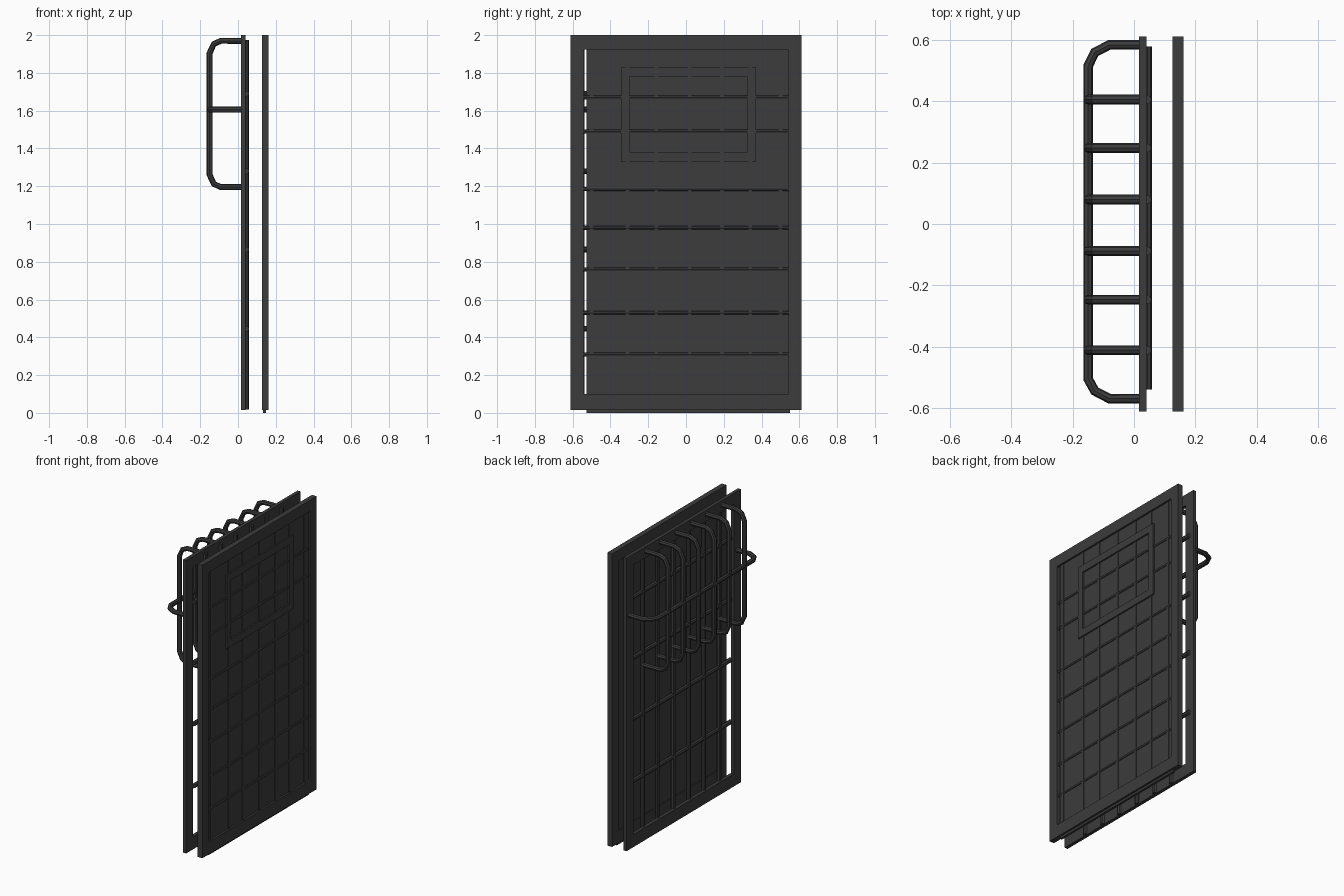
import bpy

if "Cube" in bpy.data.objects:
    bpy.data.objects.remove(bpy.data.objects["Cube"])

mat = bpy.data.materials.new("dark_metal")
mat.diffuse_color = (0.045, 0.045, 0.045, 1)
mat.use_nodes = True
mat.node_tree.nodes["Principled BSDF"].inputs["Base Color"].default_value = mat.diffuse_color


def box(name, lo, hi):
    c = [(a + b) / 2 for a, b in zip(lo, hi)]
    bpy.ops.mesh.primitive_cube_add(size=1, location=c)
    o = bpy.context.object
    o.name = name
    o.scale = [b - a for a, b in zip(lo, hi)]
    bpy.ops.object.transform_apply(location=False, rotation=False, scale=True)
    o.data.materials.append(mat)
    return o


def rod(name, pts, r, smooth=True):
    cu = bpy.data.curves.new(name, 'CURVE')
    cu.dimensions = '3D'
    cu.bevel_depth = r
    cu.bevel_resolution = 2
    cu.use_fill_caps = True
    sp = cu.splines.new('POLY')
    sp.points.add(len(pts) - 1)
    for p, co in zip(sp.points, pts):
        p.co = (*co, 1)
    o = bpy.data.objects.new(name, cu)
    bpy.context.collection.objects.link(o)
    bpy.ops.object.select_all(action='DESELECT')
    o.select_set(True)
    bpy.context.view_layer.objects.active = o
    bpy.ops.object.convert(target='MESH')
    o = bpy.context.object
    o.name = name
    o.data.materials.append(mat)
    bpy.ops.object.shade_smooth_by_angle()
    return o


def frame(name, x0, x1, y0, y1, z0, z1, sw, rb, rt):
    # two full stiles with a rail fitted between them at each end
    box(name + "_stile_left", (x0, y0, z0), (x1, y0 + sw, z1))
    box(name + "_stile_right", (x0, y1 - sw, z0), (x1, y1, z1))
    box(name + "_rail_bottom", (x0, y0 + sw, z0), (x1, y1 - sw, z0 + rb))
    box(name + "_rail_top", (x0, y0 + sw, z1 - rt), (x1, y1 - sw, z1))


# outer grille frame
frame("grille_frame", 0.017, 0.04, -0.612, 0.612, 0.015, 2.0, 0.075, 0.085, 0.075)

# straight grille rods and the bulging cage rods above
for i, y in enumerate((-0.412, -0.247, -0.088, 0.08, 0.248, 0.406)):
    rod(f"grille_upright_{i}", [(0.042, y, 0.017), (0.042, y, 1.975)], 0.015)
    rod(f"cage_rod_{i}", [(0.035, y, 1.97), (-0.09, y, 1.97), (-0.128, y, 1.953),
                          (-0.15, y, 1.905), (-0.15, y, 1.26), (-0.128, y, 1.212),
                          (-0.09, y, 1.195), (0.035, y, 1.195)], 0.016)

# grille cross bars
for i, z in enumerate((0.445, 0.865, 1.28, 1.69)):
    rod(f"grille_cross_bar_{i}", [(0.044, -0.54, z), (0.044, 0.58, z)], 0.015)

# rail wrapping the cage
rod("cage_rail", [(0.035, 0.585, 1.605), (-0.08, 0.585, 1.605), (-0.128, 0.56, 1.605),
                  (-0.15, 0.515, 1.605), (-0.15, -0.505, 1.605), (-0.128, -0.545, 1.605),
                  (-0.08, -0.57, 1.605), (0.035, -0.57, 1.605)], 0.016)

# door frame and sheet
frame("door_frame", 0.126, 0.161, -0.612, 0.612, 0.015, 2.0, 0.07, 0.085, 0.075)
box("door_sheet", (0.133, -0.528, 0.0), (0.148, 0.55, 1.96))

# door lattice
for i, y in enumerate((-0.51, -0.32, -0.167, 0.01, 0.18, 0.33, 0.49)):
    box(f"door_upright_{i}", (0.144, y, 0.09), (0.152, y + 0.02, 1.94))
for i, z in enumerate((0.31, 0.53, 0.76, 0.98, 1.185, 1.49, 1.67)):
    rod(f"door_cross_bar_{i}", [(0.144, -0.545, z), (0.144, 0.55, z)], 0.011)

# viewing panel trim
frame("window_trim", 0.147, 0.158, -0.345, 0.37, 1.33, 1.83, 0.045, 0.05, 0.05)
